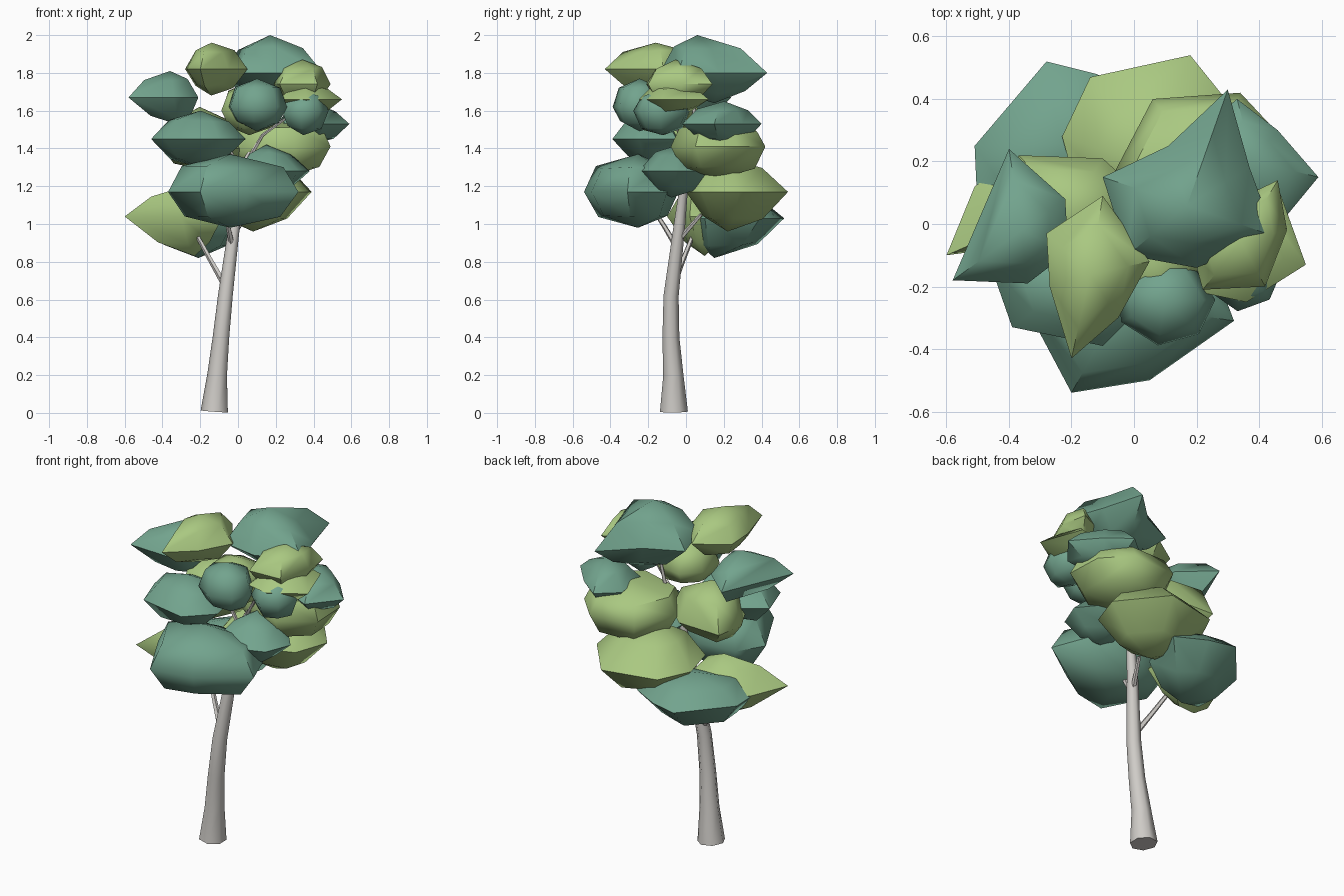
import bpy, bmesh, math, random
from mathutils import Vector

if "Cube" in bpy.data.objects:
    bpy.data.objects.remove(bpy.data.objects["Cube"])
random.seed(4)


def material(name, colour):
    mat = bpy.data.materials.new(name)
    mat.use_nodes = True
    mat.diffuse_color = (*colour, 1)
    shader = next(n for n in mat.node_tree.nodes if n.type == "BSDF_PRINCIPLED")
    shader.inputs["Base Color"].default_value = (*colour, 1)
    return mat


dark = material("dark green leaves", (0.17, 0.37, 0.27))
light = material("light green leaves", (0.40, 0.58, 0.22))
bark = material("pale grey bark", (0.62, 0.60, 0.57))


def finish(bm, name, mat, sharp_angle):
    """Shade smooth with sharp creases and link the part to the scene."""
    bmesh.ops.recalc_face_normals(bm, faces=bm.faces)
    for face in bm.faces:
        face.smooth = True
    for edge in bm.edges:
        edge.smooth = edge.calc_face_angle(0) < math.radians(sharp_angle)
    mesh = bpy.data.meshes.new(name)
    bm.to_mesh(mesh)
    bm.free()
    mesh.materials.append(mat)
    obj = bpy.data.objects.new(name, mesh)
    bpy.context.collection.objects.link(obj)
    return obj


def bridge(bm, lower, upper):
    n = len(lower)
    for i in range(n):
        j = (i + 1) % n
        bm.faces.new((lower[i], lower[j], upper[j], upper[i]))


def clump(name, mat, zs, corners, spread=0.64, peak=None, keel=None):
    """Leaf clump: a dome and a shallow keel that meet at a crisp rim.
    zs holds bottom, rim and top; corners outline the rim from above, spread
    sets how far the shoulders reach out, and peak and keel move the highest
    and lowest points away from the middle."""
    bm = bmesh.new()
    bottom, rim, top = zs
    outline = [Vector((x, y, rim)) for x, y in corners]
    middle = (sum(outline, Vector()) / len(outline)).xy
    rim_ring = [bm.verts.new(p) for p in outline]
    for end, tip, reach in ((bottom, keel, spread * 0.94), (top, peak, spread)):
        point = Vector((*(tip or middle), end))
        ring = []
        for corner in outline:
            p = point.lerp(corner, reach)
            p.z = rim + 0.65 * (end - rim) + random.uniform(-0.012, 0.012)
            ring.append(bm.verts.new(p))
        bridge(bm, rim_ring, ring)
        apex = bm.verts.new(point)
        for a, b in zip(ring, ring[1:] + ring[:1]):
            bm.faces.new((a, b, apex))
    return finish(bm, name, mat, 52)


def round_clump(name, mat, zs, xs, ys, sides=7):
    """Rounder clump with an oval rim between the given extents."""
    corners = []
    for i in range(sides):
        a = (i + random.uniform(-0.15, 0.15)) * math.tau / sides
        corners.append(((xs[0] + xs[1] + (xs[1] - xs[0]) * math.cos(a)) / 2,
                        (ys[0] + ys[1] + (ys[1] - ys[0]) * math.sin(a)) / 2))
    return clump(name, mat, zs, corners, 0.77)


def limb(name, path, sides=7):
    """Tapered wooden limb through points of (x, y, z, radius)."""
    bm = bmesh.new()
    points = [Vector(p[:3]) for p in path]
    rings = []
    for i, p in enumerate(points):
        along = (points[min(i + 1, len(points) - 1)] - points[max(i - 1, 0)]).normalized()
        u = along.cross(Vector((0, 1, 0))).normalized()
        v = along.cross(u)
        rings.append([bm.verts.new(p + path[i][3] * (u * math.cos(a) + v * math.sin(a)))
                      for a in (math.tau * k / sides for k in range(sides))])
    for a, b in zip(rings, rings[1:]):
        bridge(bm, a, b)
    bm.faces.new(rings[0])
    bm.faces.new(rings[-1])
    return finish(bm, name, bark, 56)


# Trunk and branches
limb("trunk", [(-0.122, -0.064, 0.007, 0.076), (-0.108, -0.067, 0.2, 0.055),
               (-0.088, -0.08, 0.4, 0.046), (-0.065, -0.079, 0.62, 0.041),
               (-0.017, -0.034, 1, 0.031), (0.03, 0, 1.3, 0.019),
               (0.11, 0.03, 1.48, 0.011), (0.15, 0.06, 1.75, 0.006)])
limb("left_low_branch", [(-0.065, -0.07, 0.67, 0.018), (-0.14, -0.02, 0.8, 0.014),
                         (-0.25, 0.06, 1, 0.011)], 5)
limb("front_low_branch", [(-0.03, -0.05, 0.88, 0.016), (-0.05, -0.11, 0.98, 0.013),
                          (-0.06, -0.2, 1.12, 0.01)], 5)
limb("back_low_branch", [(-0.03, -0.05, 0.9, 0.015), (0.03, 0.08, 1.05, 0.01)], 5)
limb("left_high_branch", [(0.02, 0, 1.25, 0.012), (-0.08, -0.03, 1.48, 0.008)], 5)
limb("right_high_branch", [(0.03, 0, 1.3, 0.012), (0.13, -0.03, 1.47, 0.009),
                           (0.31, -0.1, 1.6, 0.006)], 5)

# Lowest leaves
clump("front_low_leaves", dark, (0.98, 1.17, 1.37),
      [(-0.37, -0.22), (-0.2, -0.54), (0.05, -0.5), (0.32, -0.31),
       (0.24, -0.1), (-0.05, -0.04), (-0.28, -0.07)], 0.78)
clump("back_low_leaves", light, (0.96, 1.17, 1.36),
      [(0.18, 0.54), (-0.14, 0.47), (-0.23, 0.28), (-0.17, 0.06),
       (0.1, 0), (0.32, 0.08), (0.39, 0.28)], 0.62, (0.08, 0.18), (0.08, 0.22))
clump("left_low_leaves", light, (0.83, 1.04, 1.2),
      [(-0.6, -0.1), (-0.3, -0.06), (-0.08, 0.02), (-0.1, 0.2),
       (-0.34, 0.24), (-0.51, 0.12)], 0.56, (-0.28, 0.04), (-0.23, 0.1))
clump("back_left_low_leaves", dark, (0.82, 1.03, 1.16),
      [(-0.28, 0.52), (-0.51, 0.25), (-0.5, 0.03), (-0.25, 0.02),
       (-0.02, 0.1), (0.05, 0.39), (-0.12, 0.48)], 0.66, None, (-0.21, 0.15))

# Middle leaves
clump("centre_leaves", dark, (1.14, 1.28, 1.42),
      [(0.38, -0.05), (0.2, 0.17), (0.02, 0.07), (0, -0.2), (0.18, -0.25), (0.32, -0.2)],
      0.58, (0.15, -0.04))
clump("back_right_middle_leaves", light, (1.24, 1.41, 1.55),
      [(0.06, 0.4), (0.34, 0.42), (0.48, 0.27), (0.49, 0.05),
       (0.3, -0.08), (0.01, 0), (-0.06, 0.17)], 0.82)
clump("front_left_middle_leaves", dark, (1.3, 1.45, 1.6),
      [(-0.46, -0.13), (-0.39, -0.33), (-0.1, -0.39), (0.04, -0.25),
       (0, -0.05), (-0.28, 0)])
clump("back_left_middle_leaves", light, (1.29, 1.4, 1.62),
      [(-0.37, 0.22), (-0.1, 0.21), (0.04, 0.08), (-0.08, -0.14),
       (-0.31, -0.12), (-0.4, 0.05)], 0.74)
clump("right_middle_leaves", dark, (1.42, 1.53, 1.65),
      [(0.59, 0.15), (0.46, 0.3), (0.33, 0.4), (0.21, 0.3), (0.24, 0.08), (0.45, -0.02)])

# Upper leaves
round_clump("inner_upper_leaves", light, (1.47, 1.6, 1.75), (-0.1, 0.23), (-0.31, 0.07))
round_clump("front_upper_leaves", dark, (1.49, 1.62, 1.77), (-0.06, 0.26), (-0.39, -0.1))
round_clump("right_upper_leaves", dark, (1.47, 1.6, 1.71), (0.21, 0.48), (-0.28, 0.03))
clump("far_right_upper_leaves", light, (1.58, 1.66, 1.74),
      [(0.55, -0.13), (0.46, 0.12), (0.32, 0.1), (0.2, -0.1), (0.22, -0.22), (0.36, -0.25)])
clump("right_high_leaves", light, (1.62, 1.74, 1.87),
      [(0.46, 0.14), (0.27, 0.05), (0.19, -0.1), (0.22, -0.21),
       (0.42, -0.2), (0.49, -0.02)], 0.7)
clump("left_high_leaves", dark, (1.52, 1.67, 1.81),
      [(-0.58, -0.18), (-0.34, -0.19), (-0.21, -0.09), (-0.22, 0.08), (-0.4, 0.24)],
      0.62, (-0.36, -0.02), (-0.3, -0.02))

# Top leaves
clump("front_top_leaves", light, (1.68, 1.82, 1.96),
      [(-0.2, -0.43), (-0.05, -0.3), (0.05, -0.12), (-0.1, 0.09),
       (-0.28, -0.03), (-0.27, -0.2)], 0.64, (-0.14, -0.16))
clump("back_top_leaves", dark, (1.64, 1.8, 2),
      [(-0.1, 0.15), (0.11, 0.25), (0.3, 0.43), (0.37, 0.18),
       (0.45, -0.04), (0.2, -0.14), (-0.02, -0.1)], 0.62, (0.17, 0.06), (0.2, 0.15))
